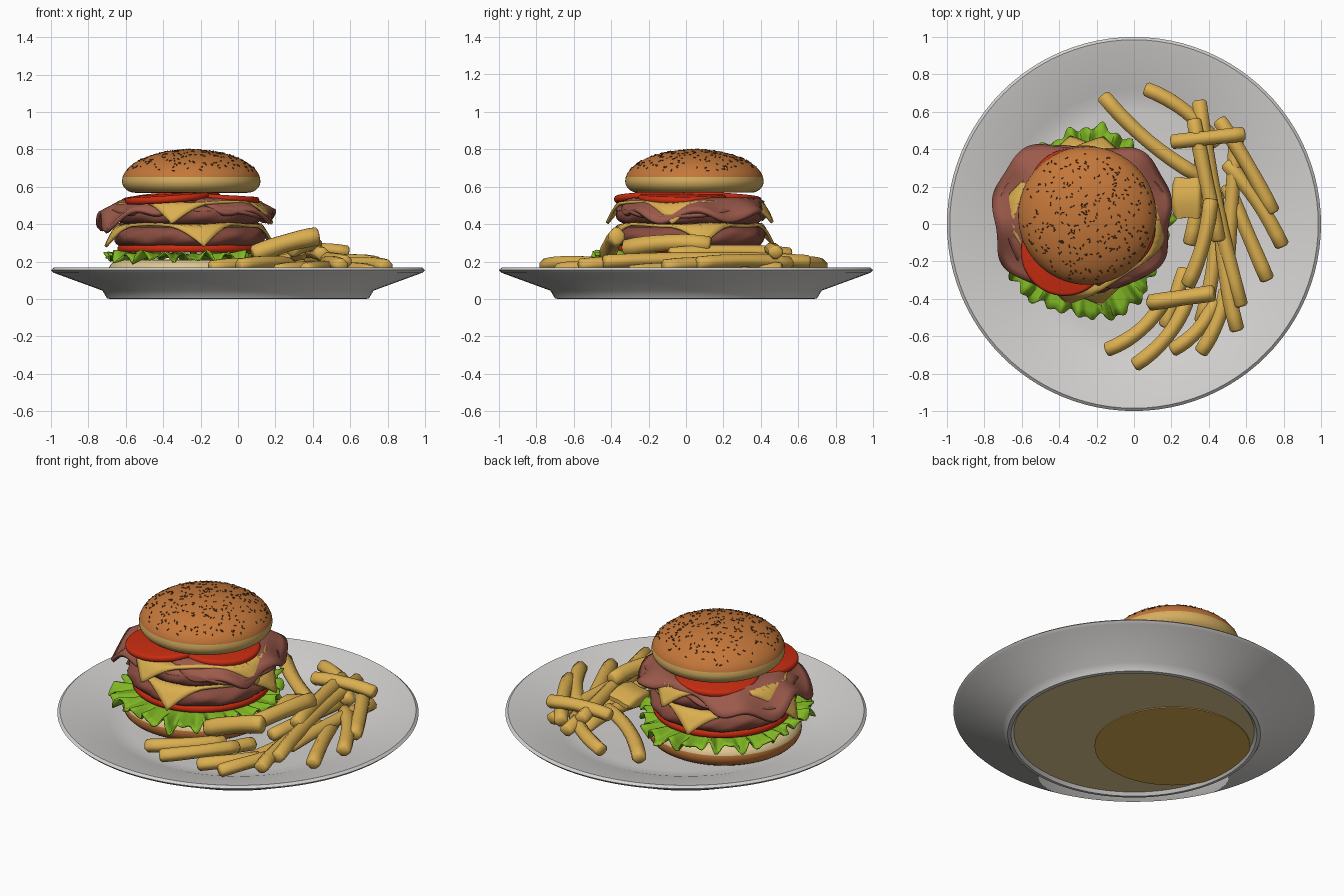
import bpy, bmesh, math, random
from mathutils import Vector, Matrix
from math import sin, cos, pi, radians

if "Cube" in bpy.data.objects:
    bpy.data.objects.remove(bpy.data.objects["Cube"])

random.seed(4)


def mat(name, code):
    lin = lambda c: ((c / 255 + 0.055) / 1.055) ** 2.4
    m = bpy.data.materials.new(name)
    m.diffuse_color = [lin(c) for c in bytes.fromhex(code)] + [1]
    m.use_nodes = True
    m.node_tree.nodes["Principled BSDF"].inputs["Base Color"].default_value = m.diffuse_color
    return m


PLATE = mat("plate white", "D4D2D0")
BUN = mat("toasted bun", "C4773A")
CRUMB = mat("golden crumb", "D4AE60")
PALE = mat("pale cream", "DEC891")
SEED = mat("dark seed", "5C3A1E")
RED = mat("tomato red", "C82C10")
GREEN = mat("lettuce green", "80B824")
PATTY = mat("patty brown", "8A4D40")
BACON = mat("bacon brown", "9C5A4B")
YELLOW = mat("fries yellow", "DBAF50")


def finish(name, bm, mats, angle=40, rule=None):
    """Turn a bmesh into a smooth shaded object; rule(centre, normal) gives the material slot."""
    bmesh.ops.recalc_face_normals(bm, faces=bm.faces)
    if rule:
        for f in bm.faces:
            f.material_index = rule(f.calc_center_median(), f.normal)
    me = bpy.data.meshes.new(name)
    bm.to_mesh(me)
    bm.free()
    for m in mats:
        me.materials.append(m)
    ob = bpy.data.objects.new(name, me)
    bpy.context.collection.objects.link(ob)
    bpy.ops.object.select_all(action='DESELECT')
    bpy.context.view_layer.objects.active = ob
    ob.select_set(True)
    bpy.ops.object.shade_smooth_by_angle(angle=radians(angle))
    return ob


def skin(bm, rings):
    for a, b in zip(rings, rings[1:]):
        n = len(a)
        for i in range(n):
            bm.faces.new((a[i], a[(i + 1) % n], b[(i + 1) % n], b[i]))


def lathe(name, profile, centre, mats, rule=None, wobble=None, n=72, tilt=None):
    """Spin (radius, z) points; first and last rings are capped."""
    bm = bmesh.new()
    rings = []
    for r, z in profile:
        ring = []
        for i in range(n):
            t = 2 * pi * i / n
            k = 1 + (wobble(t, z) if wobble else 0)
            ring.append(bm.verts.new((r * k * cos(t), r * k * sin(t), z)))
        rings.append(ring)
    skin(bm, rings)
    bm.faces.new(rings[0])
    bm.faces.new(rings[-1])
    if tilt:
        bm.transform(Matrix.Rotation(tilt[0], 4, 'X') @ Matrix.Rotation(tilt[1], 4, 'Y'))
    bm.transform(Matrix.Translation(centre))
    return finish(name, bm, mats, 40, rule)


def pillow(r, z, down, up, core_down, core_up, steps=6):
    """Rounded disc profile of radius r; each core is the flat radius on that side."""
    pts = []
    for k in range(-steps, steps + 1):
        a = pi / 2 * k / steps
        core, h = (core_down, down) if k < 0 else (core_up, up)
        pts.append((max(.004, core + (r - core) * cos(a)), z + h * sin(a)))
    return pts


def sheet(name, centre, inner, reach, shape, thick, m, n=120, steps=9):
    """Thin slice: reach(t) is the cloth length at angle t, shape(t, s) gives (radius, z)."""
    bm = bmesh.new()
    rings = []
    for k in range(steps + 1):
        ring = []
        for i in range(n):
            t = 2 * pi * i / n
            r, z = shape(t, inner + (reach(t) - inner) * k / steps)
            ring.append(bm.verts.new((r * cos(t), r * sin(t), z)))
        rings.append(ring)
    skin(bm, rings)
    bm.transform(Matrix.Translation(centre))
    ob = finish(name, bm, [m], 50)
    s = ob.modifiers.new("thickness", 'SOLIDIFY')
    s.thickness = thick
    s.offset = 0


# Plate with foot ring; recessed underside is cream with a golden patch
lathe("plate", [(.01, .018), (.665, .018), (.68, 0), (.7, .003), (.725, .045), (.985, .14), (1, .155),
                (.985, .168), (.95, .161), (.72, .1), (.67, .082), (.6, .076), (.01, .075)],
      (0, 0, 0), [PLATE, PALE], lambda c, nrm: int(c.z < .0185 and nrm.z < -.9 and c.xy.length < .66), n=96)
lathe("underside_patch", [(.43, .013), (.43, .02)], (-.26, .02, 0), [YELLOW])

# Bottom bun
lathe("bottom_bun", pillow(.43, .145, .071, .065, .34, .36), (-.265, .01, 0), [BUN, PALE],
      lambda c, nrm: int(c.z > .168))


# Ruffled lettuce
def lettuce_shape(t, s):
    k = max(0, (s - .33) / .15)
    return s + .012 * k * sin(37 * t), .238 - .012 * k + k * (.022 * sin(26 * t) + .012 * sin(41 * t + 1))


sheet("lettuce", (-.26, 0, 0), .1, lambda t: .475 + .022 * sin(5 * t + 1) - .03 * cos(2 * t)
      + .014 * sin(19 * t), lettuce_shape, .008, GREEN, n=260)

# Tomatoes: one broad layer low down, three tilted slices under the top bun
lathe("lower_tomato", pillow(.385, .268, .02, .02, .37, .37, 3), (-.26, .02, 0), [RED])
for i, (x, y, ax, ay) in enumerate([(-.37, -.15, .03, -.07), (-.12, -.02, 0, .06), (-.33, .17, -.06, -.05)]):
    lathe(f"tomato_slice_{i + 1}", pillow(.235, 0, .019, .019, .22, .22, 3), (x, y, .54), [RED], tilt=(ax, ay))


# Patties with uneven edges
def lumpy(t, z):
    return .012 * sin(7 * t + 40 * z) + .009 * sin(13 * t - 70 * z) + .006 * sin(29 * t + 90 * z)


for name, z, r in (("lower_patty", .333, .405), ("upper_patty", .452, .392)):
    lathe(name, pillow(r, z, .052, .052, r - .06, r - .06), (-.26, .02, 0), [PATTY], wobble=lumpy)


# Cheese squares with drooping corners
def cheese(name, z, corner):
    def reach(t):
        a = t - radians(corner) + pi / 4
        return .362 / max(abs(cos(a)), abs(sin(a)))

    def shape(t, s):
        d = max(0, s - .385)
        return s - d * .45, z - d * .88 + .005 * sin(5 * t)
    sheet(name, (-.26, .02, 0), .01, reach, shape, .016, YELLOW, n=144, steps=14)


cheese("lower_cheese", .395, -80)
cheese("upper_cheese", .514, -102)


# Bacon drooping over both sides
def bacon_reach(t):
    return .455 + .06 * cos(2 * t) - .03 * cos(4 * t) - .02 * cos(t) + .014 * sin(9 * t)


def bacon_shape(t, s):
    d = max(0, s - .34)
    return s - d * .12, .53 - d * .68 + d * .22 * sin(8 * t + 1)


sheet("bacon", (-.26, .04, 0), .01, bacon_reach, bacon_shape, .024, BACON, steps=12)
sheet("bacon_under", (-.26, .03, 0), .2, lambda t: .415 + .035 * cos(2 * t + .5) + .012 * sin(7 * t),
      lambda t, s: (s, .5 - max(0, s - .36) * .7 + .01 * sin(6 * t)), .02, BACON)

# Top bun: golden crumb band under a toasted dome
R, Z, H = .37, .63, .17
bun_at = Vector((-.25, .045, 0))
lathe("top_bun", pillow(R, Z, .062, H, .3, 0, 12), bun_at, [BUN, CRUMB], lambda c, nrm: int(c.z < .65))

# Seeds scattered over the dome
bm = bmesh.new()
for _ in range(300):
    r = .35 * math.sqrt(random.random())
    t = random.uniform(0, 2 * pi)
    p = Vector((r * cos(t), r * sin(t), H * math.sqrt(1 - (r / R) ** 2)))
    turn = Vector((p.x / R ** 2, p.y / R ** 2, p.z / H ** 2)).to_track_quat('Z', 'Y').to_matrix().to_4x4()
    m = (Matrix.Translation(bun_at + p + Vector((0, 0, Z))) @ turn
         @ Matrix.Rotation(random.uniform(0, pi), 4, 'Z')
         @ Matrix.Diagonal((random.uniform(.006, .011), .0035, .004, 1)))
    bmesh.ops.create_icosphere(bm, subdivisions=1, radius=1, matrix=m)
finish("seeds", bm, [SEED], 80)


def fry(name, a, b, bow=0, sag=0, w=.036, h=.033):
    """Chamfered bar from a to b, bowed sideways by bow and arched upwards by sag."""
    a, b = Vector(a), Vector(b)
    left = Vector((a.y - b.y, b.x - a.x, 0)).normalized()
    bend = left * bow + Vector((0, 0, sag))
    bm = bmesh.new()
    rings = []
    for k in range(11):
        u = min(max((k - 1) / 8, 0), 1)
        p = a.lerp(b, u) + bend * 4 * u * (1 - u)
        d = (b - a + bend * 4 * (1 - 2 * u)).normalized()
        size = 1 + .03 * sin(9 * u)
        if k in (0, 10):
            p += d * (.012 if k else -.012)
            size = .7
        side = d.cross(Vector((0, 0, 1))).normalized()
        up = side.cross(d)
        ring = []
        for i in range(8):
            c = radians(22.5 + 45 * i - 5 * (-1) ** i)
            ring.append(bm.verts.new(p + (side * cos(c) * w + up * sin(c) * h) * 1.13 * size))
        rings.append(ring)
    skin(bm, rings)
    bm.faces.new(rings[0])
    bm.faces.new(rings[-1])
    finish(name, bm, [YELLOW], 50)


# Pile of fries around the right side: start x y, end x y, height, sideways bow
FRIES = [
    (-.16, .68, .34, .26, .18, -.03), (.07, .72, .44, .43, .18, .035), (.35, .65, .57, -.43, .2, -.02),
    (.46, .55, .74, .07, .19, .01), (.5, .32, .79, -.11, .175, .02), (.5, .2, .71, -.29, .145, 0),
    (.21, .44, .58, .48, .25, 0), (.32, .55, .45, -.08, .24, 0), (.44, .16, .36, -.52, .13, .03),
    (.47, .02, .55, -.56, .18, -.02), (-.14, -.67, .17, -.39, .17, -.04), (.01, -.75, .28, -.42, .18, -.035),
    (.21, -.67, .43, -.42, .15, -.03), (.36, -.68, .49, -.36, .155, -.02), (.17, -.54, .27, -.25, .13, 0),
    (.36, .45, .3, -.1, .135, .02), (.55, .5, .5, -.2, .16, 0)]
for i, (x0, y0, x1, y1, z, bow) in enumerate(FRIES):
    fry(f"fry_{i + 1}", (x0, y0, z), (x1, y1, z), bow, .015)
fry("wide_fry", (.41, .12, .29), (.29, -.32, .27), .02, .02, .037, .042)
fry("raised_fry", (.09, -.42, .24), (.42, -.37, .335), 0, .01, .04, .045)
fry("leaning_fry", (.22, .14, .22), (.35, .14, .25), 0, 0, .1, .035)
